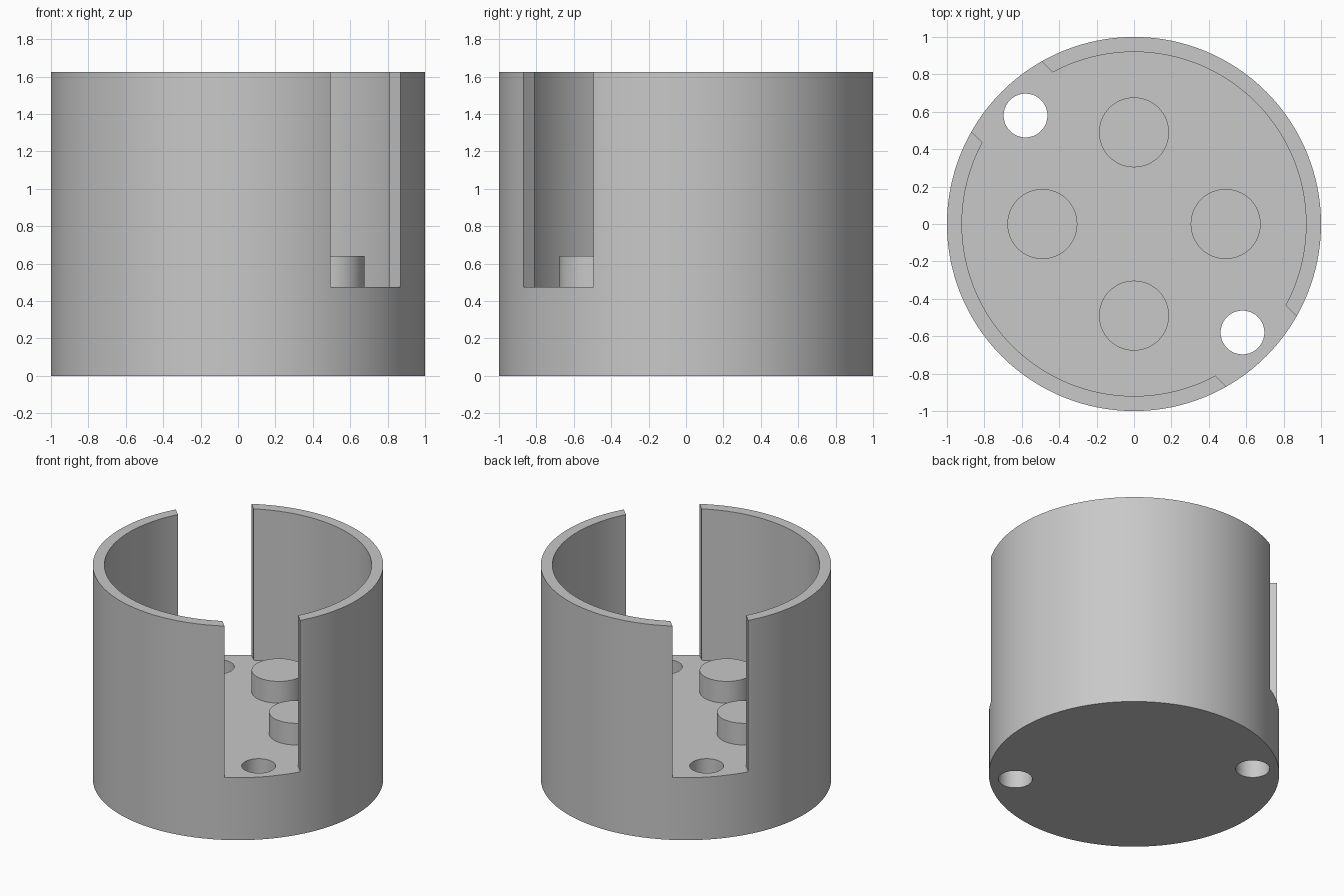
import bpy
from math import radians

cube = bpy.data.objects.get("Cube")
if cube:
    bpy.data.objects.remove(cube, do_unlink=True)

FLOOR, HEIGHT, PEG_TOP = 0.475, 1.625, 0.64

grey = bpy.data.materials.new("plain grey")
grey.use_nodes = True
colour = (0.58, 0.58, 0.58, 1)
grey.diffuse_color = colour
grey.node_tree.nodes["Principled BSDF"].inputs["Base Color"].default_value = colour


def cylinder(name, radius, bottom, top, x=0, y=0, sides=64):
    bpy.ops.mesh.primitive_cylinder_add(
        vertices=sides, radius=radius, depth=top - bottom,
        location=(x, y, (bottom + top) / 2))
    obj = bpy.context.object
    obj.name = name
    obj.data.materials.append(grey)
    return obj


def combine(target, tool, operation):
    mod = target.modifiers.new(operation, "BOOLEAN")
    mod.operation, mod.solver, mod.object = operation, "EXACT", tool
    bpy.context.view_layer.objects.active = target
    bpy.ops.object.modifier_apply(modifier=mod.name)
    bpy.data.objects.remove(tool, do_unlink=True)


# Round cup with a thick base
cup = cylinder("cup", 1, 0, HEIGHT, sides=128)
combine(cup, cylinder("cavity", 0.92, FLOOR, HEIGHT + 0.2, sides=128), "DIFFERENCE")

# Parallel-sided slot through both walls along the diagonal
bpy.ops.mesh.primitive_cube_add(
    size=1, location=(0, 0, FLOOR + 1), rotation=(0, 0, radians(-45)))
slot = bpy.context.object
slot.scale = (3, 0.53, 2)
slot.data.materials.append(grey)
bpy.context.view_layer.update()
combine(cup, slot, "DIFFERENCE")

# Holes down through the base, one in each opening
for side in (-1, 1):
    hole = cylinder("hole", 0.117, -0.2, FLOOR + 0.2, 0.58 * side, -0.58 * side)
    combine(cup, hole, "DIFFERENCE")

# Four round pegs standing on the floor
for x, y in ((1, 0), (0, 1), (-1, 0), (0, -1)):
    peg = cylinder("peg", 0.187, FLOOR - 0.1, PEG_TOP, 0.49 * x, 0.49 * y)
    combine(cup, peg, "UNION")

# Smooth walls with crisp rims
bpy.ops.object.select_all(action="DESELECT")
cup.select_set(True)
bpy.context.view_layer.objects.active = cup
bpy.ops.object.shade_smooth_by_angle(angle=radians(30))
